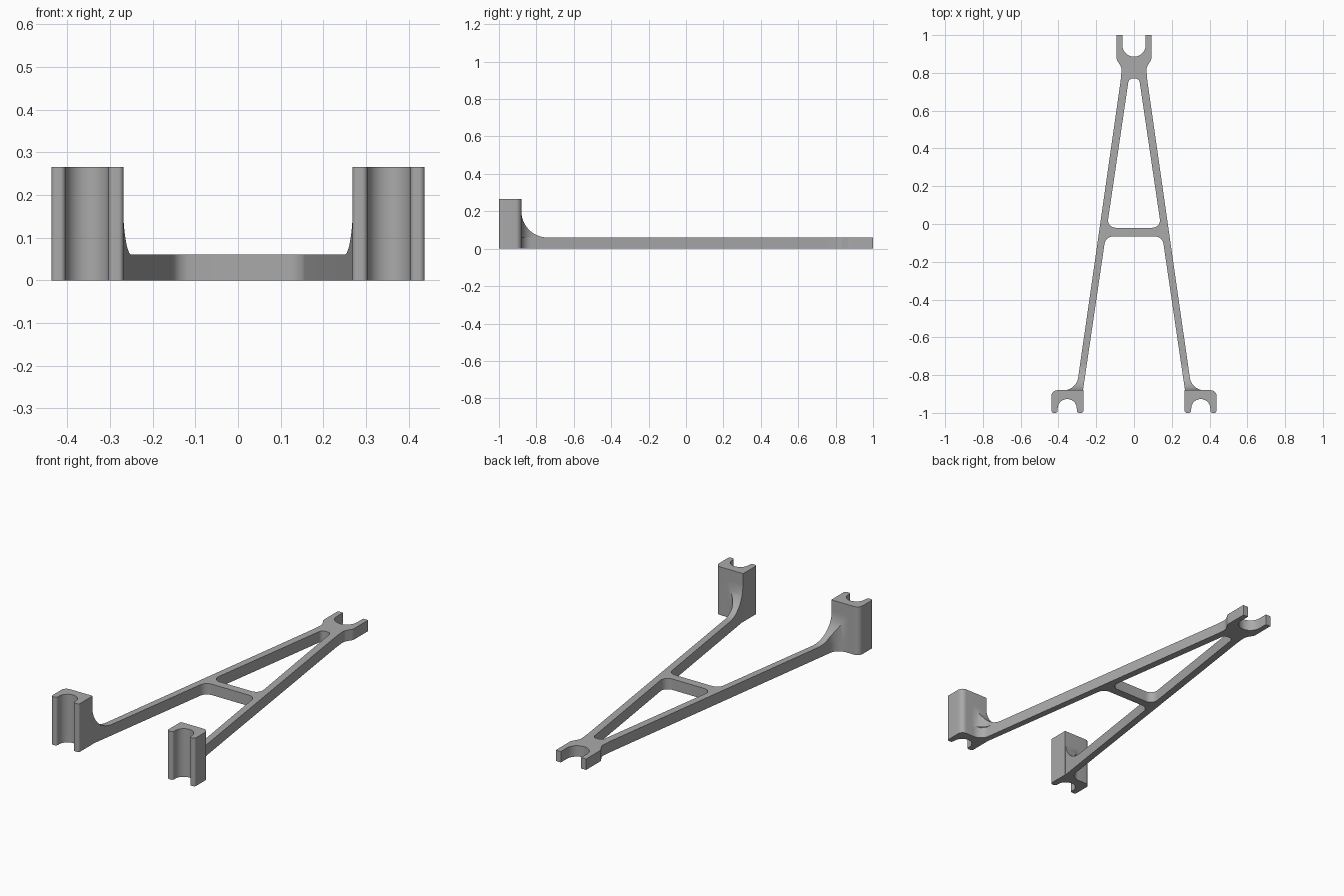
import bpy, bmesh, math
from mathutils import Vector

cube = bpy.data.objects.get("Cube")
if cube:
    bpy.data.objects.remove(cube, do_unlink=True)

GREY = (0.4, 0.4, 0.4, 1)
mat = bpy.data.materials.new("plain grey")
mat.use_nodes = True
mat.diffuse_color = GREY
mat.node_tree.nodes["Principled BSDF"].inputs["Base Color"].default_value = GREY

PLATE, BLOCK = 0.06, 0.265      # heights
BACK = -0.88                    # back face of the clip blocks


def outer(y):                   # outer edge of a leg
    return 0.305 - 0.143 * (y - BACK)


def inner(y):                   # inner edge of a leg
    return 0.27 - 0.147 * (y - BACK)


def rounded(corners, steps=10):
    """Closed outline from (x, y, radius) corners."""
    out = []
    for i, (x, y, r) in enumerate(corners):
        p = Vector((x, y))
        if not r:
            out.append(p)
            continue
        a = (Vector(corners[i - 1][:2]) - p).normalized()
        b = (Vector(corners[(i + 1) % len(corners)][:2]) - p).normalized()
        half = a.angle(b) / 2
        centre = p + (a + b).normalized() * (r / math.sin(half))
        u = p + a * (r / math.tan(half)) - centre
        v = p + b * (r / math.tan(half)) - centre
        sweep = u.angle(v)
        for k in range(steps + 1):
            t = k / steps
            out.append(centre + (u * math.sin((1 - t) * sweep)
                                 + v * math.sin(t * sweep)) / math.sin(sweep))
    return out


def mirrored(half):
    return half + [(-x, y, r) for x, y, r in reversed(half)]


def finish(name, bm, mirror=False):
    bmesh.ops.remove_doubles(bm, verts=bm.verts, dist=1e-5)
    bmesh.ops.recalc_face_normals(bm, faces=bm.faces)
    me = bpy.data.meshes.new(name)
    bm.to_mesh(me)
    bm.free()
    me.materials.append(mat)
    ob = bpy.data.objects.new(name, me)
    bpy.context.collection.objects.link(ob)
    bpy.ops.object.select_all(action="DESELECT")
    ob.select_set(True)
    bpy.context.view_layer.objects.active = ob
    bpy.ops.object.shade_smooth_by_angle(angle=math.radians(30))
    if mirror:
        ob.modifiers.new("Mirror", "MIRROR").use_mirror_merge = False
    return ob


def prism(name, outlines, height, mirror=False):
    """Fill outlines (the first outside, the rest holes) and extrude up."""
    bm = bmesh.new()
    edges = []
    for line in outlines:
        vs = [bm.verts.new((p.x, p.y, 0)) for p in line]
        edges += [bm.edges.new((vs[i - 1], vs[i])) for i in range(len(vs))]
    bmesh.ops.triangle_fill(bm, edges=edges, use_beauty=True, normal=(0, 0, 1))
    ext = bmesh.ops.extrude_face_region(bm, geom=bm.faces[:], use_keep_orig=True)
    top = [g for g in ext["geom"] if isinstance(g, bmesh.types.BMVert)]
    bmesh.ops.translate(bm, verts=top, vec=(0, 0, height))
    return finish(name, bm, mirror)


# Flat A-shaped frame with a fork at the back and a triangular window
frame = mirrored([
    (0.0615, 0.886, 0.061), (0.0615, 1, 0), (0.092, 1, 0),
    (0.092, 0.872, 0.03), (0.065, 0.825, 0.05), (outer(0.76), 0.76, 0.1),
    (outer(BACK), BACK, 0.06), (0.37, BACK, 0), (inner(BACK), BACK, 0),
    (inner(-0.066), -0.066, 0.045)])
window = mirrored([(inner(-0.02), -0.02, 0.04), (inner(0.77), 0.77, 0.024)])
prism("frame", [rounded(frame), rounded(window)], PLATE)

# Upright clip blocks with a round channel open to the front
clip = [(0.268, BACK, 0), (0.437, BACK, 0.03), (0.437, -1, 0.012),
        (0.404, -1, 0.012), (0.404, -0.927, 0.05), (0.303, -0.927, 0.05),
        (0.303, -1, 0.012), (0.268, -1, 0.012)]
prism("clip_blocks", [rounded(clip)], BLOCK, mirror=True)

# Curved ribs sweeping from the legs up the blocks
R, FLARE = 0.14, 0.065
bm = bmesh.new()
rings = []
for k in range(25):
    a = math.pi / 2 * k / 24
    y = BACK + R * (1 - math.sin(a))
    z = PLATE + R * (1 - math.cos(a))
    xo = outer(y)
    d = y - (BACK + FLARE)
    if d < 0:                   # flare out towards the block
        xo += FLARE - math.sqrt(max(FLARE ** 2 - d * d, 0))
    rings.append([bm.verts.new(p) for p in (
        (inner(y), y, PLATE), (inner(y), y, z), (xo, y, z), (xo, y, PLATE))])
for r, s in zip(rings, rings[1:]):
    for i in range(3):
        bm.faces.new((r[i], r[i + 1], s[i + 1], s[i]))
finish("ribs", bm, mirror=True)
